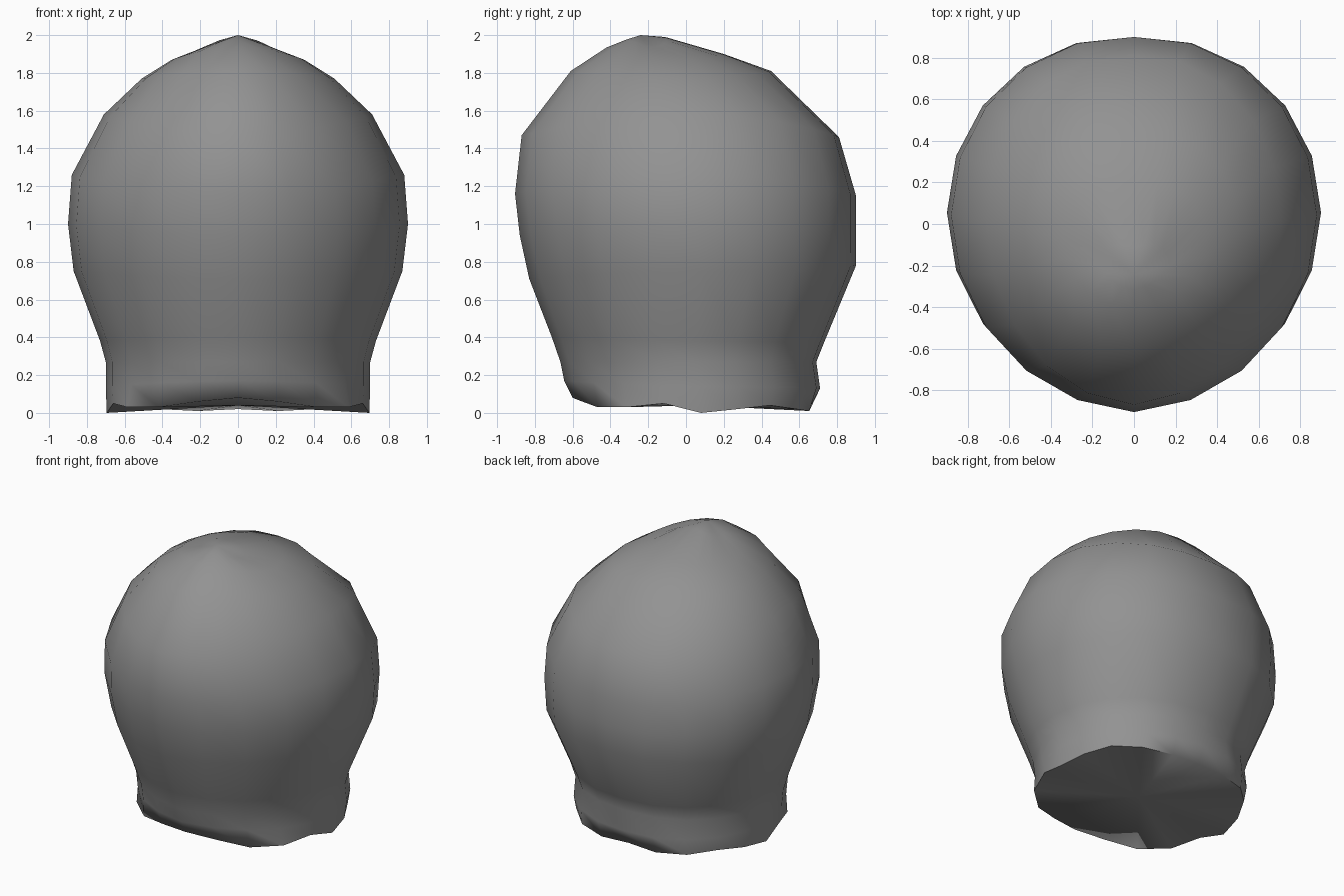
import bpy, bmesh, math

if "Cube" in bpy.data.objects:
    bpy.data.objects.remove(bpy.data.objects["Cube"])

SIDES = 20
# Rings from the crown down: y/z at front, x/z at side, y/z at back
rings = [
    (-0.32, 1.975, 0.17, 1.938, -0.11, 1.99),
    (-0.42, 1.935, 0.35, 1.87, 0.20, 1.90),
    (-0.61, 1.81, 0.51, 1.77, 0.45, 1.81),
    (-0.87, 1.47, 0.71, 1.58, 0.81, 1.46),
    (-0.905, 1.16, 0.88, 1.26, 0.90, 1.15),
    (-0.88, 0.94, 0.90, 1.00, 0.90, 0.96),
    (-0.83, 0.71, 0.87, 0.75, 0.90, 0.78),
    (-0.71, 0.40, 0.73, 0.38, 0.73, 0.37),
    (-0.665, 0.27, 0.70, 0.27, 0.69, 0.27),
    (-0.645, 0.17, 0.70, 0.14, 0.71, 0.13),
]
# Uneven bottom rim: heights and radius factors, front to back, mirrored left/right
rim_z = [0.08, 0.06, 0.03, 0.03, 0.05, 0.0, 0.02, 0.04, 0.02, 0.01, 0.02]
rim_r = [1.0, 0.99, 1.03, 1.04, 1.0, 1.0, 0.99, 1.0, 1.02, 1.0, 0.97]

bm = bmesh.new()


def ring(yf, zf, rx, zs, yb, zb, wavy=False):
    verts = []
    for i in range(SIDES):
        a = 2 * math.pi * i / SIDES
        c, s = math.cos(a), math.sin(a)
        k = min(i, SIDES - i)
        z = rim_z[k] if wavy else zs + ((zf if c > 0 else zb) - zs) * c * c
        f = rim_r[k] if wavy else 1
        y = (yf + yb) / 2 - (yb - yf) / 2 * c * f + 0.045 * abs(s)
        verts.append(bm.verts.new((rx * s * f, y, z)))
    return verts


# Bulbous shell with off-centre crown and a flat underside
loops = [ring(*r) for r in rings]
loops.append(ring(-0.60, 0, 0.695, 0, 0.67, 0, True))
crown = bm.verts.new((0, -0.24, 2.0))
for i in range(SIDES):
    j = (i + 1) % SIDES
    bm.faces.new((crown, loops[0][i], loops[0][j]))
    for a, b in zip(loops, loops[1:]):
        bm.faces.new((a[i], b[i], b[j], a[j]))
base = bm.verts.new((0, 0.05, 0.04))
for i in range(SIDES):
    bm.faces.new((base, loops[-1][(i + 1) % SIDES], loops[-1][i]))
bmesh.ops.recalc_face_normals(bm, faces=bm.faces[:])

mesh = bpy.data.meshes.new("rounded_shell")
bm.to_mesh(mesh)
bm.free()
obj = bpy.data.objects.new("rounded_shell", mesh)
bpy.context.collection.objects.link(obj)

# Dark grey finish
mat = bpy.data.materials.new("dark_grey")
mat.diffuse_color = (0.29, 0.29, 0.29, 1)
mat.use_nodes = True
mat.node_tree.nodes["Principled BSDF"].inputs["Base Color"].default_value = mat.diffuse_color
mesh.materials.append(mat)

bpy.context.view_layer.objects.active = obj
obj.select_set(True)
bpy.ops.object.shade_smooth_by_angle(angle=math.radians(75))
